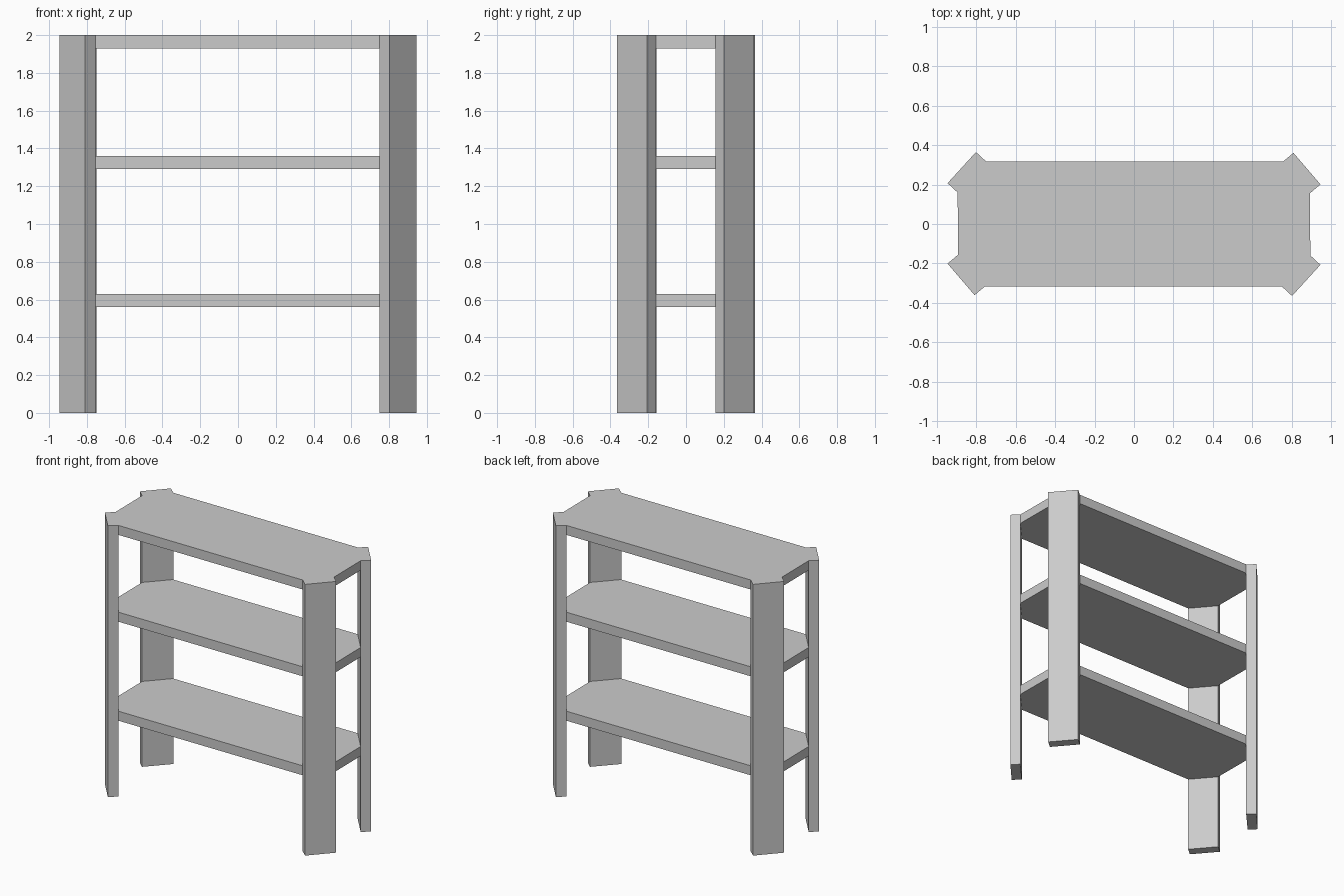
import bpy, bmesh

if "Cube" in bpy.data.objects:
    bpy.data.objects.remove(bpy.data.objects["Cube"])

HEIGHT = 2.0
SHELF_THICKNESS = 0.07


def prism(name, outline, z0, z1):
    """Extrude a flat outline from z0 up to z1."""
    bm = bmesh.new()
    face = bm.faces.new([bm.verts.new((x, y, z0)) for x, y in outline])
    ext = bmesh.ops.extrude_face_region(bm, geom=[face], use_keep_orig=True)
    top = [v for v in ext["geom"] if isinstance(v, bmesh.types.BMVert)]
    bmesh.ops.translate(bm, verts=top, vec=(0, 0, z1 - z0))
    bmesh.ops.recalc_face_normals(bm, faces=bm.faces)
    mesh = bpy.data.meshes.new(name)
    bm.to_mesh(mesh)
    bm.free()
    obj = bpy.data.objects.new(name, mesh)
    bpy.context.collection.objects.link(obj)


def half_turn(outline):
    return [(-x, -y) for x, y in outline]


# Leg plans: outer edge pair, then inner edge pair (the board's wide faces)
right_plan = [(0.809, 0.361), (0.946, 0.201), (0.892, 0.155), (0.755, 0.316)]
left_plan = [(-0.946, 0.207), (-0.802, 0.365), (-0.750, 0.317), (-0.895, 0.160)]
legs = {
    "back_right_leg": right_plan,
    "back_left_leg": left_plan,
    "front_left_leg": half_turn(right_plan),
    "front_right_leg": half_turn(left_plan),
}
for name, plan in legs.items():
    prism(name, plan, 0, HEIGHT)

# Shelves with cut corners that butt against the inner leg faces
half_shelf = [right_plan[2], right_plan[3], left_plan[2], left_plan[3]]
shelf_plan = half_shelf + half_turn(half_shelf)
for name, z in (("lower_shelf", 0.56), ("middle_shelf", 1.29),
                ("top_shelf", HEIGHT - SHELF_THICKNESS)):
    prism(name, shelf_plan, z, z + SHELF_THICKNESS)
